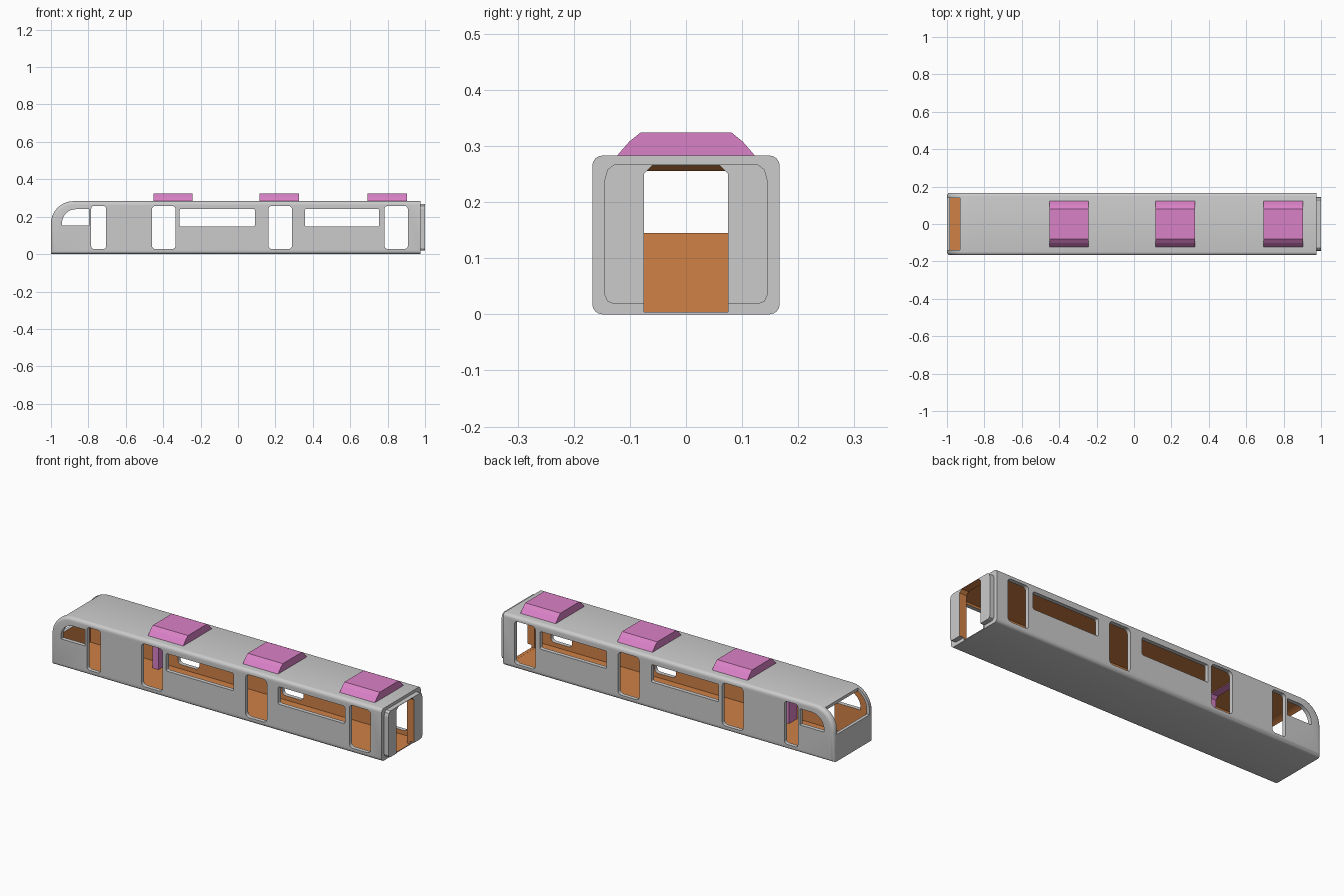
import bpy, bmesh, math

if "Cube" in bpy.data.objects:
    bpy.data.objects.remove(bpy.data.objects["Cube"])

PINK = bpy.data.materials.new("pink")
PINK.diffuse_color = (0.70, 0.22, 0.57, 1)
PINK.use_nodes = True
PINK.node_tree.nodes["Principled BSDF"].inputs["Base Color"].default_value = PINK.diffuse_color
ORANGE = bpy.data.materials.new("orange")
ORANGE.diffuse_color = (0.63, 0.22, 0.06, 1)
ORANGE.use_nodes = True
ORANGE.node_tree.nodes["Principled BSDF"].inputs["Base Color"].default_value = ORANGE.diffuse_color


def prism(name, pts, axis, a, b, bevel=0.0, mats=(), tail=None):
    """Extrude a profile: (x, z) along Y or (y, z) along X; optionally round the cap edges."""
    bm = bmesh.new()
    caps = []
    for t in (a, b):
        caps.append([bm.verts.new((u, t, v) if axis == 'Y' else (t, u, v)) for u, v in pts])
    n = len(pts)
    bm.faces.new(caps[0])
    bm.faces.new(caps[1][::-1])
    for i in range(n):
        j = (i + 1) % n
        bm.faces.new((caps[0][j], caps[0][i], caps[1][i], caps[1][j]))
    bmesh.ops.recalc_face_normals(bm, faces=bm.faces)
    if bevel:
        edges = [e for e in bm.edges
                 if abs(e.verts[0].co.y - e.verts[1].co.y) < 1e-6
                 and not (tail and all(v.co.x > tail - 1e-4 for v in e.verts))]
        bmesh.ops.bevel(bm, geom=edges, offset=bevel, segments=4, profile=0.5,
                        affect='EDGES', clamp_overlap=True)
    me = bpy.data.meshes.new(name)
    bm.to_mesh(me)
    bm.free()
    ob = bpy.data.objects.new(name, me)
    bpy.context.collection.objects.link(ob)
    for m in mats:
        me.materials.append(m)
    return ob


def arc(cx, cz, r, a0, a1, n):
    return [(cx + r * math.cos(math.radians(a0 + (a1 - a0) * i / n)),
             cz + r * math.sin(math.radians(a0 + (a1 - a0) * i / n))) for i in range(n + 1)]


def rounded(x0, x1, z0, z1, r):
    return (arc(x1 - r, z1 - r, r, 0, 90, 4) + arc(x0 + r, z1 - r, r, 90, 180, 4)
            + arc(x0 + r, z0 + r, r, 180, 270, 4) + arc(x1 - r, z0 + r, r, 270, 360, 4))


def car_side(x0, x1, z0, z1, r):
    """Side outline with the big rounded nose."""
    return [(x1, z0), (x1, z1)] + arc(x0 + r, z1 - r, r, 90, 180, 10) + [(x0, z0)]


def smooth(ob):
    bpy.ops.object.select_all(action='DESELECT')
    ob.select_set(True)
    bpy.context.view_layer.objects.active = ob
    bpy.ops.object.shade_smooth_by_angle(angle=math.radians(28))


# Car body
body = prism("car_body", car_side(-1, 0.975, 0, 0.283, 0.12), 'Y', -0.167, 0.167,
             bevel=0.018, tail=0.975)

# Cutters: interior, end doorway, windscreen, doors, windows
DOORWAY = [(-0.075, 0.0045), (-0.075, 0.25), (-0.06, 0.265),
           (0.06, 0.265), (0.075, 0.25), (0.075, 0.0045)]
cutters = [
    prism("interior_cutter", car_side(-0.983, 0.958, 0.004, 0.270, 0.106), 'Y', -0.145, 0.145),
    prism("doorway_cutter", DOORWAY, 'X', 0.9, 1.1),
    prism("windscreen_cutter", [(-1.1, 0.145), (-0.93, 0.145), (-0.93, 0.32), (-1.1, 0.32)],
          'Y', -0.138, 0.138),
    prism("cab_window_cutter", [(-0.797, 0.152), (-0.797, 0.24)]
          + arc(-0.867, 0.166, 0.074, 90, 180, 8) + [(-0.941, 0.152)], 'Y', -0.3, 0.3),
]
for x0, x1, z0, z1, r in [(-0.785, -0.705, 0.027, 0.258, 0.015),
                          (-0.46, -0.333, 0.027, 0.258, 0.02),
                          (0.162, 0.289, 0.027, 0.258, 0.02),
                          (0.782, 0.909, 0.027, 0.258, 0.02),
                          (-0.312, 0.09, 0.147, 0.242, 0.008),
                          (0.357, 0.755, 0.147, 0.242, 0.008)]:
    cutters.append(prism("side_opening_cutter", rounded(x0, x1, z0, z1, r), 'Y', -0.3, 0.3))

for c in cutters:
    c.hide_render = True
    mod = body.modifiers.new("cut", 'BOOLEAN')
    mod.operation, mod.solver, mod.object = 'DIFFERENCE', 'EXACT', c
dg = bpy.context.evaluated_depsgraph_get()
mesh = bpy.data.meshes.new_from_object(body.evaluated_get(dg))
body.modifiers.clear()
body.data = mesh
for c in cutters:
    bpy.data.objects.remove(c)

# Orange interior lining, grey outside
mesh.materials.clear()
mesh.materials.append(None)
mesh.materials.append(ORANGE)
for p in mesh.polygons:
    co = [mesh.vertices[i].co for i in p.vertices]
    inside = all(abs(v.y) < 0.1455 and -0.984 < v.x < 0.9755 and 0.003 < v.z < 0.2705 for v in co)
    p.material_index = 1 if inside else 0
smooth(body)

# Gangway frame at the rear end, open at the bottom, orange inner faces
half = [(0.075, 0.018), (0.128, 0.018), (0.14, 0.023), (0.145, 0.034),
        (0.145, 0.24), (0.14, 0.258), (0.128, 0.267)]
inner = [(-0.06, 0.265), (0.06, 0.265), (0.075, 0.25)]
frame_pts = half + [(-y, z) for y, z in half[::-1]] + [(-0.075, 0.25)] + inner
frame = prism("gangway_frame", frame_pts, 'X', 0.974, 1.0, mats=(None, ORANGE))
for p in frame.data.polygons:
    if all(abs(frame.data.vertices[i].co.y) < 0.0755 for i in p.vertices):
        p.material_index = 1

# Cab partition with doorway
prism("cab_partition", [(0.075, 0.004), (0.145, 0.004), (0.145, 0.271), (-0.145, 0.271),
                        (-0.145, 0.004), (-0.075, 0.004), (-0.075, 0.25)] + inner,
      'X', -0.563, -0.527, mats=(PINK,))

# Roof units
roof = [(0.123, 0.281), (0.121, 0.285), (0.101, 0.308), (0.081, 0.324)]
for i, x in enumerate((-0.347, 0.22, 0.798)):
    prism(f"roof_unit_{i + 1}", roof + [(-y, z) for y, z in roof[::-1]], 'X',
          x - 0.105, x + 0.105, mats=(PINK,))
